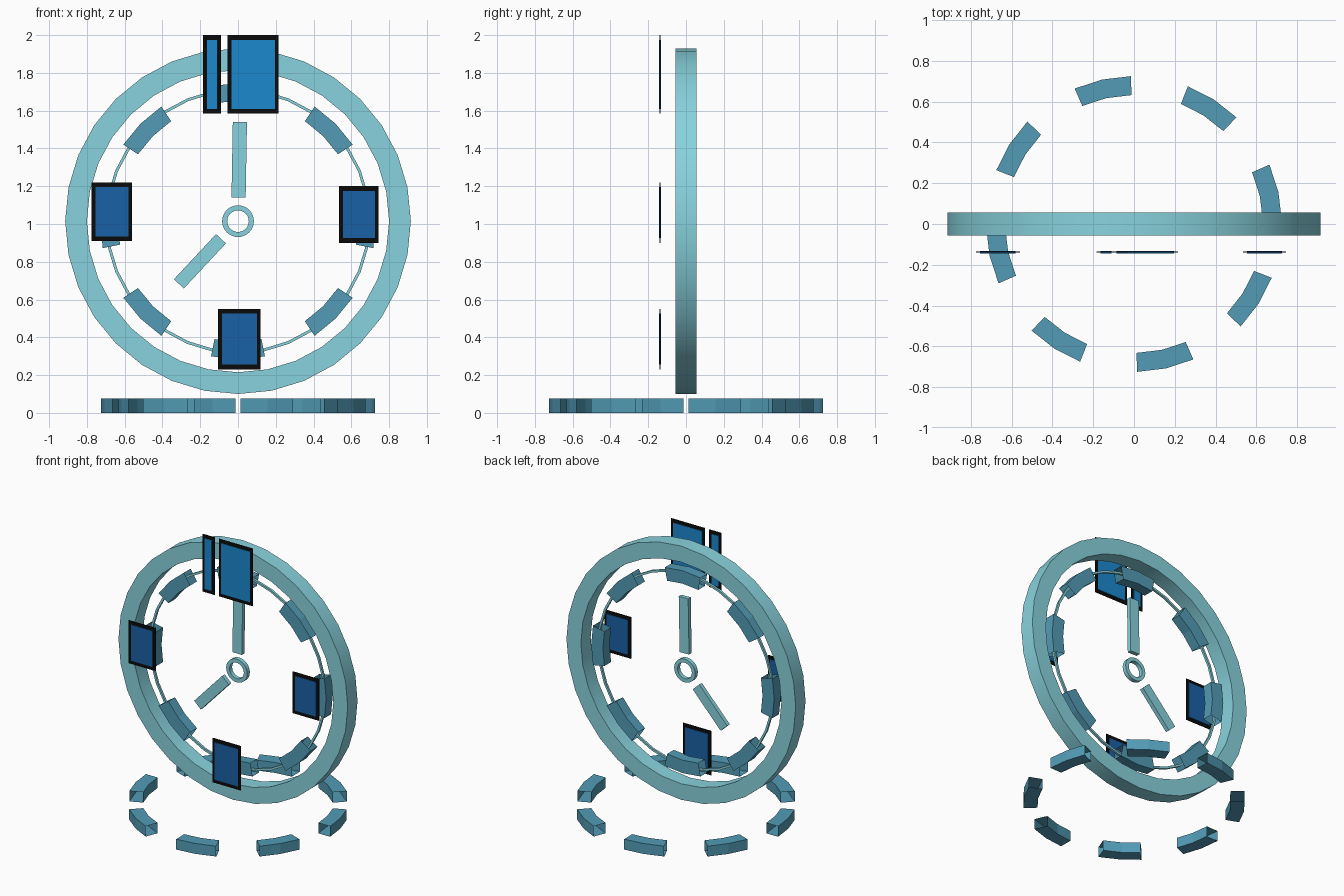
import bpy, bmesh, math
from mathutils import Matrix, Vector

if "Cube" in bpy.data.objects:
    bpy.data.objects.remove(bpy.data.objects["Cube"])

CZ = 1.015                       # height of the dial centre
UPRIGHT = Matrix.Translation((0, 0, CZ)) @ Matrix.Rotation(math.pi / 2, 4, 'X')


def material(name, rgb):
    m = bpy.data.materials.new(name)
    m.diffuse_color = (*rgb, 1)
    m.use_nodes = True
    m.node_tree.nodes["Principled BSDF"].inputs["Base Color"].default_value = m.diffuse_color
    return m


PALE = material("pale_cyan", (0.25, 0.65, 0.73))
TEAL = material("teal", (0.085, 0.33, 0.47))
BLACK = material("black", (0.003, 0.003, 0.003))
BLUE = material("deep_blue", (0.01, 0.12, 0.38))
BRIGHT = material("bright_blue", (0.012, 0.25, 0.62))


def finish(name, bm, mat, smooth=False):
    me = bpy.data.meshes.new(name)
    bm.to_mesh(me)
    bm.free()
    me.materials.append(mat)
    ob = bpy.data.objects.new(name, me)
    bpy.context.collection.objects.link(ob)
    if smooth:
        bpy.context.view_layer.objects.active = ob
        ob.select_set(True)
        bpy.ops.object.shade_smooth_by_angle(angle=math.radians(35))
        ob.select_set(False)
    return ob


def ring(name, r0, r1, half, mat, matrix, sides=32, keep=lambda i: True, smooth=False):
    """Rectangular-section ring; sides rejected by keep() are left out, ends open."""
    bm = bmesh.new()
    loops = []
    for i in range(sides):
        a = 2 * math.pi * i / sides
        loops.append([bm.verts.new((r * math.cos(a), r * math.sin(a), z))
                      for r, z in ((r0, -half), (r1, -half), (r1, half), (r0, half))])
    for i in filter(keep, range(sides)):
        a, b = loops[i], loops[(i + 1) % sides]
        for k in range(4):
            n = (k + 1) % 4
            bm.faces.new((a[k], a[n], b[n], b[k]))
    bmesh.ops.delete(bm, geom=[v for v in bm.verts if not v.link_faces], context='VERTS')
    bmesh.ops.recalc_face_normals(bm, faces=bm.faces)
    bm.transform(matrix)
    return finish(name, bm, mat, smooth)


def box(name, centre, size, mat, angle=0):
    bm = bmesh.new()
    bmesh.ops.create_cube(bm, size=1)
    bm.transform(Matrix.Translation(centre) @ Matrix.Rotation(angle, 4, 'Y')
                 @ Matrix.Diagonal((*size, 1)))
    return finish(name, bm, mat)


def hand(name, start, end, width):
    a, b = Vector((start[0], 0, start[1])), Vector((end[0], 0, end[1]))
    d = b - a
    box(name, (a + b) / 2, (width, 0.03, d.length), PALE, math.atan2(d.x, d.z))


# Dial rings and hub
ring("outer_rim", 0.80, 0.915, 0.056, PALE, UPRIGHT, smooth=True)
ring("inner_wire", 0.688, 0.703, 0.008, PALE, UPRIGHT, smooth=True)
ring("hub", 0.057, 0.084, 0.015, PALE, UPRIGHT, smooth=True)

# Hollow arc blocks: two of every four sides kept
pairs = lambda i: i % 4 in (0, 3)
ring("dial_blocks", 0.637, 0.73, 0.038, TEAL, UPRIGHT, keep=pairs)
ring("base_blocks", 0.632, 0.725, 0.0375, TEAL,
     Matrix.Translation((0, 0, 0.0375)) @ Matrix.Rotation(math.radians(12.4), 4, 'Z'), keep=pairs)

# Hands
hand("minute_hand", (0.003, 1.14), (0.01, 1.54), 0.075)
hand("hour_hand", (-0.09, 0.922), (-0.313, 0.683), 0.072)

# Plain hour plates in place of characters: x0, x1, z0, z1, panel colour
plates = {
    "top_narrow": (-0.185, -0.09, 1.585, 2.0, BRIGHT),
    "top_wide": (-0.055, 0.215, 1.585, 2.0, BRIGHT),
    "right": (0.535, 0.745, 0.90, 1.20, BLUE),
    "bottom": (-0.105, 0.12, 0.23, 0.55, BLUE),
    "left": (-0.775, -0.56, 0.91, 1.22, BLUE),
}
for name, (x0, x1, z0, z1, mat) in plates.items():
    c = ((x0 + x1) / 2, -0.138, (z0 + z1) / 2)
    box(name + "_plate", c, (x1 - x0, 0.004, z1 - z0), BLACK)
    box(name + "_panel", c, (x1 - x0 - 0.04, 0.012, z1 - z0 - 0.05), mat)
